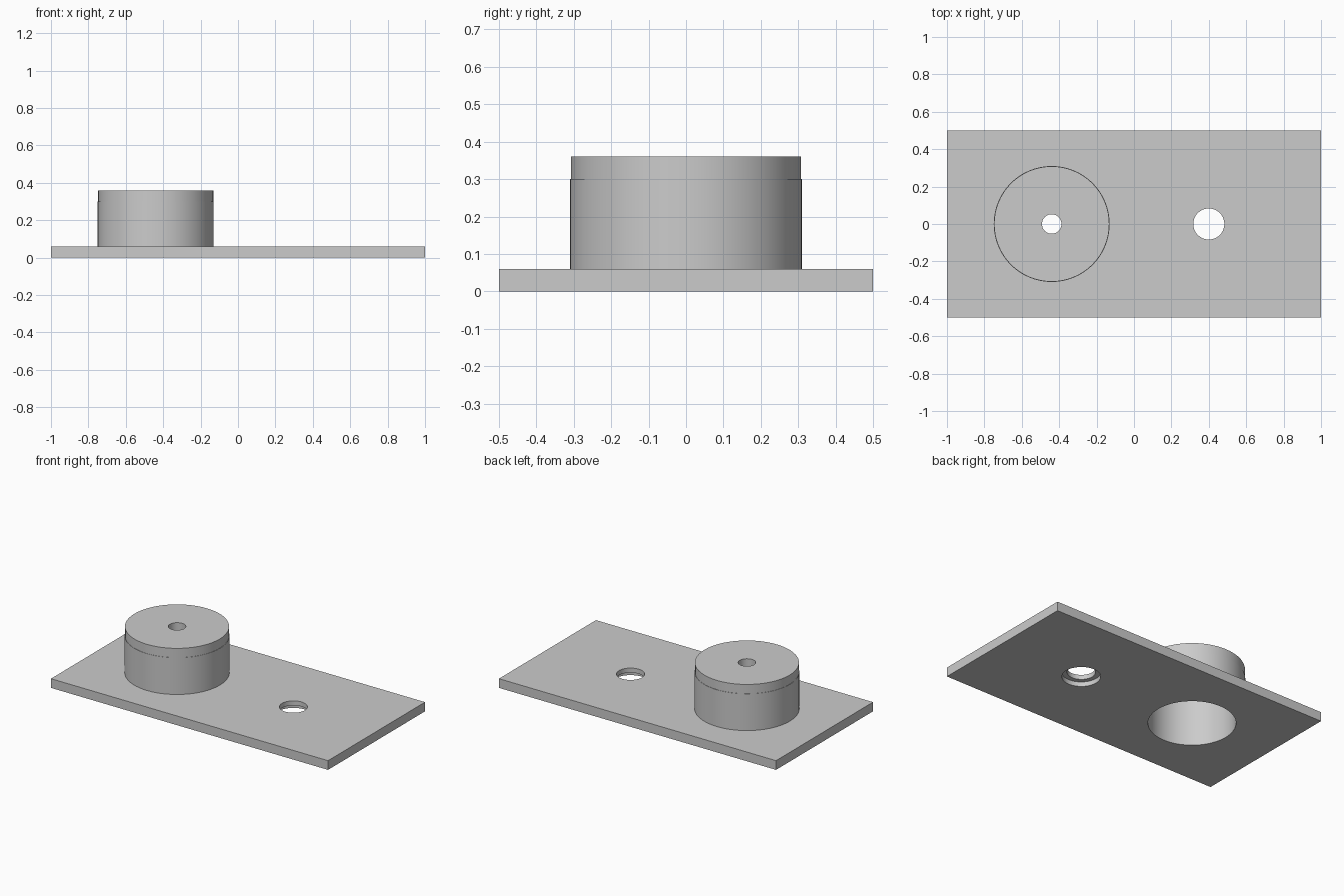
import bpy, bmesh
from math import cos, sin, pi

cube = bpy.data.objects.get("Cube")
if cube:
    bpy.data.objects.remove(cube, do_unlink=True)

grey = bpy.data.materials.new("plain grey")
grey.use_nodes = True
GREY = (0.6, 0.6, 0.6, 1)
grey.diffuse_color = GREY
grey.node_tree.nodes["Principled BSDF"].inputs["Base Color"].default_value = GREY

SIDES = 64
THICK = 0.06
BOSS_X, HOLE_X = -0.44, 0.4
BORE, PILOT = 0.256, 0.052


def finish(bm, name):
    bmesh.ops.recalc_face_normals(bm, faces=bm.faces[:])
    mesh = bpy.data.meshes.new(name)
    bm.to_mesh(mesh)
    bm.free()
    mesh.materials.append(grey)
    obj = bpy.data.objects.new(name, mesh)
    bpy.context.collection.objects.link(obj)
    return obj


def lathe(name, x, profile):
    """Revolve a closed (radius, z) profile about the vertical axis at x."""
    bm = bmesh.new()
    rings = [[bm.verts.new((x + r * cos(2 * pi * i / SIDES),
                            r * sin(2 * pi * i / SIDES), z))
              for i in range(SIDES)] for r, z in profile]
    for k, ring in enumerate(rings):
        other = rings[(k + 1) % len(rings)]
        for i in range(SIDES):
            j = (i + 1) % SIDES
            bm.faces.new((ring[i], ring[j], other[j], other[i]))
    return finish(bm, name)


def cut_hole(target, x, radius, z0, z1):
    bm = bmesh.new()
    bmesh.ops.create_cone(bm, cap_ends=True, segments=SIDES, radius1=radius,
                          radius2=radius, depth=z1 - z0)
    bmesh.ops.translate(bm, verts=bm.verts[:], vec=(x, 0, (z0 + z1) / 2))
    cutter = finish(bm, "hole_cutter")
    cutter.hide_render = True
    mod = target.modifiers.new("hole", 'BOOLEAN')
    mod.operation, mod.solver, mod.object = 'DIFFERENCE', 'EXACT', cutter
    bpy.context.view_layer.objects.active = target
    bpy.ops.object.modifier_apply(modifier=mod.name)
    bpy.data.objects.remove(cutter, do_unlink=True)


# Base plate with the boss bore and a counterbored screw hole
bm = bmesh.new()
bmesh.ops.create_cube(bm, size=1)
bmesh.ops.scale(bm, verts=bm.verts[:], vec=(2, 1, THICK))
bmesh.ops.translate(bm, verts=bm.verts[:], vec=(0, 0, THICK / 2))
plate = finish(bm, "base_plate")
cut_hole(plate, BOSS_X, BORE, -0.1, 0.2)
cut_hole(plate, HOLE_X, 0.083, -0.1, 0.2)
cut_hole(plate, HOLE_X, 0.113, -0.1, THICK / 2)

# Hollow round boss, closed by a cap with a small centre hole
boss = lathe("hollow_boss", BOSS_X, [
    (BORE, THICK), (BORE, 0.3), (PILOT, 0.3), (PILOT, 0.36),
    (0.308, 0.36), (0.308, 0.3), (0.31, 0.3), (0.31, THICK)])

# Smooth round walls, sharp rims
for obj in (plate, boss):
    bpy.ops.object.select_all(action='DESELECT')
    obj.select_set(True)
    bpy.context.view_layer.objects.active = obj
    bpy.ops.object.shade_smooth_by_angle(angle=pi / 6)
